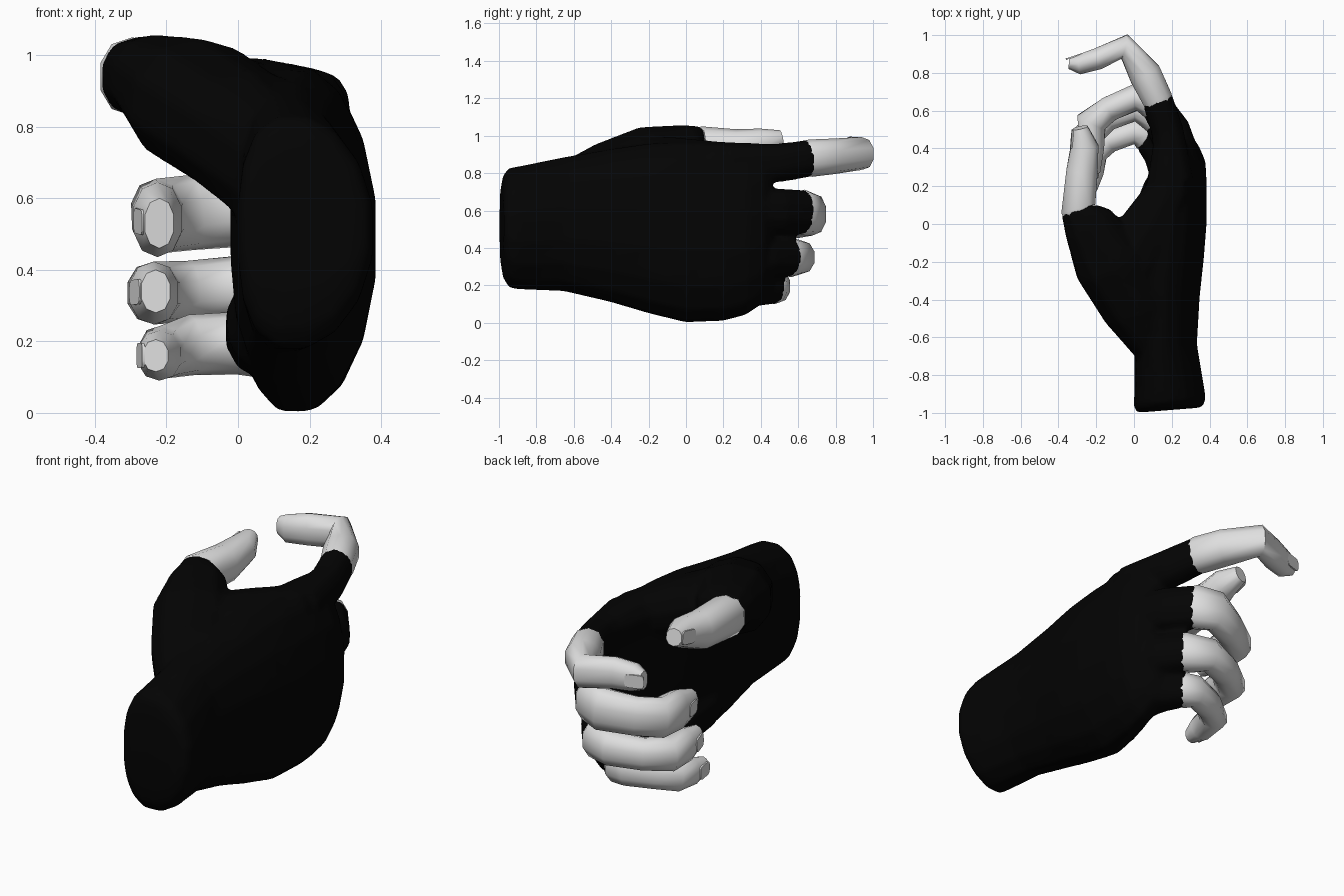
import bpy, bmesh, math
from mathutils import Vector, Matrix

cube = bpy.data.objects.get("Cube")
if cube:
    bpy.data.objects.remove(cube, do_unlink=True)


def make_material(name, value):
    mat = bpy.data.materials.new(name)
    mat.use_nodes = True
    color = (value, value, value, 1)
    mat.diffuse_color = color
    bsdf = mat.node_tree.nodes["Principled BSDF"]
    bsdf.inputs["Base Color"].default_value = color
    bsdf.inputs["Roughness"].default_value = 0.8
    return mat


glove = make_material("black glove", 0.001)
skin = make_material("pale skin", 0.74)
UP = Vector((0, 0, 1))


def finish(bm, name, material, angle=60, fuse=False):
    """Make a smooth shaded object; fuse melts overlapping tubes together."""
    bmesh.ops.recalc_face_normals(bm, faces=bm.faces)
    mesh = bpy.data.meshes.new(name)
    bm.to_mesh(mesh)
    bm.free()
    obj = bpy.data.objects.new(name, mesh)
    bpy.context.collection.objects.link(obj)
    bpy.ops.object.select_all(action="DESELECT")
    obj.select_set(True)
    bpy.context.view_layer.objects.active = obj
    if fuse:
        remesh = obj.modifiers.new("fuse", "REMESH")
        remesh.mode = "VOXEL"
        remesh.voxel_size = 0.015
        relax = obj.modifiers.new("relax", "SMOOTH")
        relax.factor = 0.5
        relax.iterations = 6
        reduce = obj.modifiers.new("reduce", "DECIMATE")
        reduce.ratio = 0.25
        for modifier in (remesh, relax, reduce):
            bpy.ops.object.modifier_apply(modifier=modifier.name)
    obj.data.materials.clear()
    obj.data.materials.append(material)
    bpy.ops.object.shade_smooth_by_angle(angle=math.radians(angle))


def path_tangent(points, i):
    """Direction of a path at point i, averaged over both neighbours."""
    tangent = Vector()
    if i > 0:
        tangent += (points[i] - points[i - 1]).normalized()
    if i < len(points) - 1:
        tangent += (points[i + 1] - points[i]).normalized()
    return tangent.normalized()


def tube(bm, rows, span=None, axis=None, sides=10, power=2.2, bend=0):
    """Loft rounded sections; each row is x, y, z, half width, half height.
    Span picks the rows to build, a fixed axis keeps sections parallel
    and bend arches each section."""
    points = [Vector(row[:3]) for row in rows]
    rings = []
    for i in span or range(len(rows)):
        tangent = axis or path_tangent(points, i)
        side = tangent.cross(UP).normalized()
        up = side.cross(tangent)
        ring = []
        for k in range(sides):
            t = math.tau * (k + 0.5) / sides
            c, s = math.cos(t), math.sin(t)
            u = math.copysign(abs(c) ** (2 / power), c) * rows[i][3]
            v = math.copysign(abs(s) ** (2 / power), s)
            u -= bend * v * v
            offset = side * u + up * v * rows[i][4]
            ring.append(bm.verts.new(points[i] + offset))
        rings.append(ring)
    for low, high in zip(rings, rings[1:]):
        for k in range(sides):
            n = (k + 1) % sides
            bm.faces.new((low[k], low[n], high[n], high[k]))
    bm.faces.new(rings[0])
    bm.faces.new(rings[-1])


def tuck(before, edge):
    """Slightly slimmer section just inside the glove edge."""
    row = [e + (b - e) * 0.2 for b, e in zip(before, edge)]
    return row[:3] + [size * 0.92 for size in row[3:]]


def nail(name, rows, direction):
    """Thin nail plate lying on the outer side of the last finger joint."""
    a, b = Vector(rows[-2][:3]), Vector(rows[-1][:3])
    side = (b - a).cross(UP).normalized() * direction
    a += side * rows[-2][3] * 0.96
    b += side * rows[-1][3] * 0.96
    slope = (b - a).normalized()
    up = side.cross(slope).normalized()
    matrix = Matrix((slope, up, slope.cross(up))).transposed().to_4x4()
    matrix.translation = (a + b) / 2
    bm = bmesh.new()
    bmesh.ops.create_cube(bm, size=1)
    bmesh.ops.scale(bm, verts=bm.verts, vec=(0.1, 0.07, 0.008))
    corners = [e for e in bm.edges
               if abs(e.verts[0].co.z - e.verts[1].co.z) > 0.001]
    bmesh.ops.bevel(bm, geom=corners, offset=0.02, segments=3,
                    profile=0.5, affect="EDGES")
    bmesh.ops.transform(bm, matrix=matrix, verts=bm.verts)
    finish(bm, name, skin, 30)


glove_bm = bmesh.new()

# Wrist, palm and back of the hand
tube(glove_bm, [
    (.19, -.985, .52, .172, .2),
    (.19, -.972, .515, .184, .28),
    (.19, -.94, .507, .194, .325),
    (.19, -.9, .507, .19, .332),
    (.17, -.65, .527, .168, .363),
    (.165, -.4, .52, .188, .415),
    (.18, -.2, .505, .195, .46),
    (.195, 0, .485, .196, .49),
    (.222, .2, .483, .168, .48),
    (.235, .32, .49, .148, .455),
    (.23, .41, .505, .115, .41),
    (.21, .46, .52, .07, .36),
], axis=Vector((-.08, 1, 0)).normalized(), sides=16, bend=.04)

# Web between thumb and index finger
tube(glove_bm, [
    (-.06, -.24, .86, .19, .14),
    (.075, -.03, .85, .16, .14),
    (.185, .18, .85, .125, .12),
    (.185, .4, .86, .09, .1),
])

# Heel of the palm below the little finger
tube(glove_bm, [
    (.12, -.45, .32, .08, .1),
    (.07, -.22, .25, .105, .13),
    (.065, -.02, .23, .105, .13),
    (.15, .2, .22, .1, .13),
])

# Digits: number of gloved sections, then the sections
digits = {}
digits["thumb"] = (5, [
    (.12, -.64, .67, .13, .18),
    (0, -.42, .79, .19, .18),
    (-.13, -.2, .875, .2, .18),
    (-.24, 0, .94, .145, .12),
    (-.295, .08, .94, .097, .11),
    (-.275, .28, .935, .087, .1),
    (-.262, .41, .965, .077, .075),
    (-.285, .51, .985, .042, .045),
])
digits["index_finger"] = (3, [
    (.22, .22, .85, .1, .11),
    (.175, .5, .855, .088, .105),
    (.122, .665, .88, .084, .1),
    (.06, .79, .89, .09, .095),
    (-.05, .94, .905, .068, .088),
    (-.19, .875, .91, .06, .085),
    (-.29, .845, .9, .055, .075),
    (-.345, .85, .9, .03, .05),
])
digits["middle_finger"] = (3, [
    (.27, .28, .595, .11, .12),
    (.2, .5, .595, .1, .125),
    (.112, .63, .59, .09, .122),
    (.02, .675, .58, .078, .115),
    (-.13, .61, .56, .07, .105),
    (-.225, .54, .55, .085, .105),
    (-.225, .4, .54, .07, .105),
    (-.22, .27, .53, .042, .07),
])
digits["ring_finger"] = (3, [
    (.265, .26, .365, .11, .12),
    (.2, .44, .355, .1, .115),
    (.12, .56, .35, .09, .107),
    (.01, .615, .35, .075, .09),
    (-.14, .56, .34, .07, .085),
    (-.235, .48, .335, .085, .088),
    (-.235, .35, .335, .07, .088),
    (-.23, .24, .34, .042, .06),
])
digits["little_finger"] = (3, [
    (.2, .2, .18, .1, .11),
    (.14, .38, .185, .097, .097),
    (.06, .47, .19, .085, .091),
    (0, .49, .195, .07, .088),
    (-.13, .44, .19, .065, .085),
    (-.21, .38, .17, .075, .075),
    (-.22, .27, .16, .062, .07),
    (-.23, .18, .16, .036, .045),
])
for name, (cuff, rows) in digits.items():
    tube(glove_bm, rows, range(cuff))
    bare = bmesh.new()
    skin_rows = [tuck(rows[cuff - 2], rows[cuff - 1])] + rows[cuff - 1:]
    tube(bare, skin_rows)
    finish(bare, name, skin)
    nail(name + "_nail", rows, -1 if name == "thumb" else 1)

finish(glove_bm, "fingerless_glove", glove, fuse=True)
